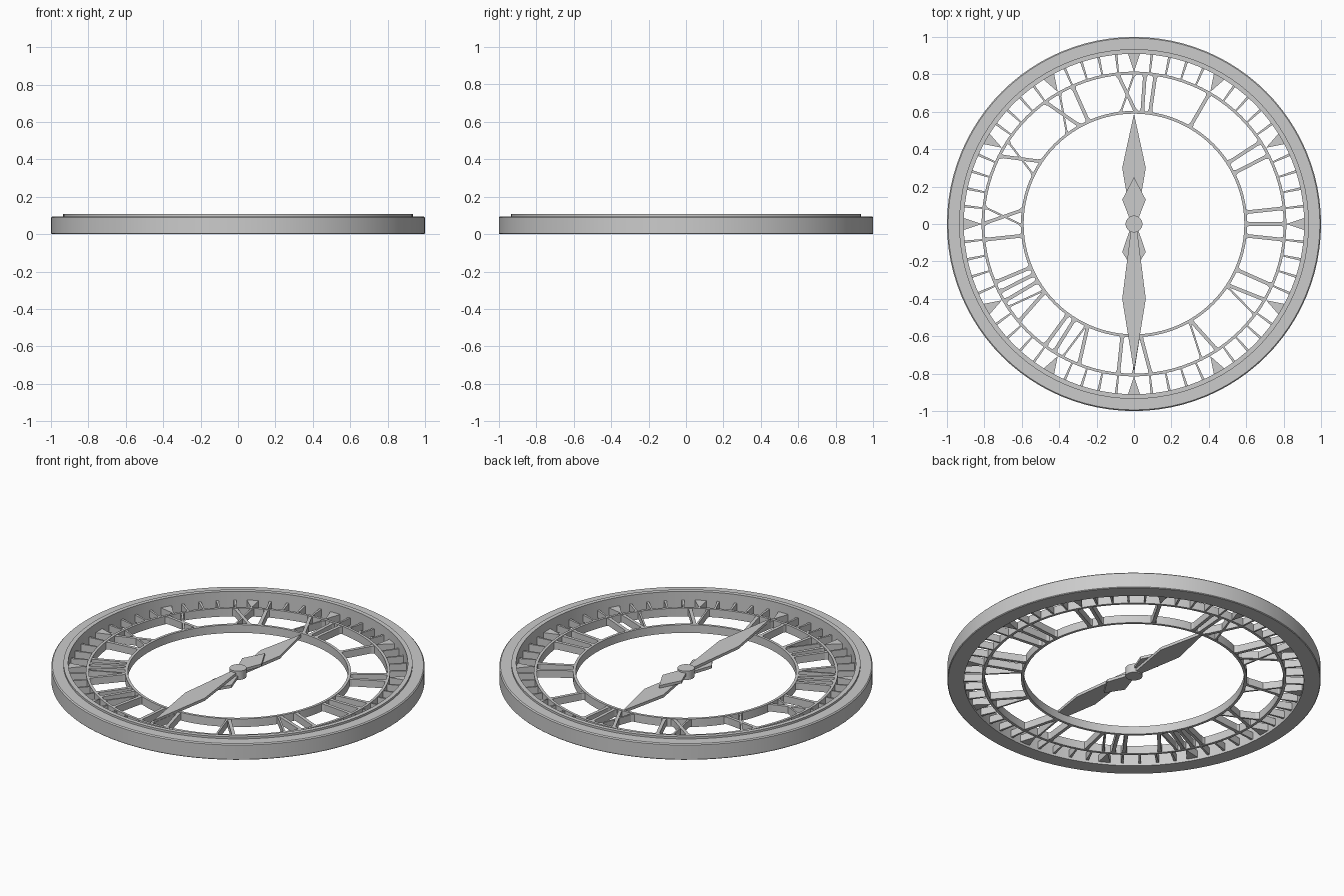
import bpy, bmesh
from math import sin, cos, pi, radians

if "Cube" in bpy.data.objects:
    bpy.data.objects.remove(bpy.data.objects["Cube"])


def finish(name, bm, smooth=False):
    bmesh.ops.recalc_face_normals(bm, faces=bm.faces)
    me = bpy.data.meshes.new(name)
    bm.to_mesh(me)
    bm.free()
    ob = bpy.data.objects.new(name, me)
    bpy.context.collection.objects.link(ob)
    if smooth:
        bpy.ops.object.select_all(action='DESELECT')
        ob.select_set(True)
        bpy.context.view_layer.objects.active = ob
        bpy.ops.object.shade_smooth_by_angle(angle=radians(30))
    return ob


def lathe(name, profile, n=96):
    """Closed (radius, z) profile swept round the z axis."""
    bm = bmesh.new()
    rows = [[bm.verts.new((r * sin(2 * pi * i / n), r * cos(2 * pi * i / n), z))
             for r, z in profile] for i in range(n)]
    m = len(profile)
    for i in range(n):
        a, b = rows[i], rows[(i + 1) % n]
        for j in range(m):
            k = (j + 1) % m
            bm.faces.new((a[j], a[k], b[k], b[j]))
    return finish(name, bm, True)


def band(name, r0, r1, z0, z1):
    return lathe(name, [(r0, z0), (r1, z0), (r1, z1), (r0, z1)])


def slab(bm, pts, z0, z1):
    """Flat outline extruded from z0 to z1."""
    lo = [bm.verts.new((x, y, z0)) for x, y in pts]
    hi = [bm.verts.new((x, y, z1)) for x, y in pts]
    bm.faces.new(lo)
    bm.faces.new(hi)
    for i in range(len(pts)):
        j = (i + 1) % len(pts)
        bm.faces.new((lo[i], lo[j], hi[j], hi[i]))


def polar(deg, r):
    return r * sin(radians(deg)), r * cos(radians(deg))


def bar(bm, a0, a1, width, flare):
    """Stroke from the inner ring (angle a0) to the middle ring (angle a1)."""
    (x0, y0), (x1, y1) = polar(a0, 0.597), polar(a1, 0.806)
    dx, dy = x1 - x0, y1 - y0
    length = (dx * dx + dy * dy) ** 0.5
    dx, dy = dx / length, dy / length
    h, f = width / 2, flare / 2
    side = [(0, f), (0.022, h), (length - 0.022, h), (length, f)]
    outline = side + [(t, -s) for t, s in reversed(side)]
    slab(bm, [(x0 + dx * t - dy * s, y0 + dy * t + dx * s) for t, s in outline], Z0, Z1)


Z0, Z1 = 0.014, 0.056

# Outer case and raised lip
lathe("outer_rim", [(0.925, 0), (0.996, 0), (1.0, 0.004), (1.0, 0.089),
                    (0.994, 0.095), (0.925, 0.095)])
band("raised_lip", 0.91, 0.935, 0, 0.107)

# Dial rings
band("middle_ring", 0.80, 0.815, Z0 - 0.003, Z1 + 0.003)
band("inner_ring", 0.59, 0.605, Z0 - 0.003, Z1 + 0.003)

# Minute ticks and five-minute wedges
ticks, wedges = bmesh.new(), bmesh.new()
for i in range(60):
    a = i * 6
    if i % 5:
        slab(ticks, [polar(a - 0.3, 0.81), polar(a + 0.3, 0.81),
                     polar(a + 0.45, 0.915), polar(a - 0.45, 0.915)], Z0, Z1)
    else:
        slab(wedges, [polar(a, 0.815), polar(a + 2.1, 0.915), polar(a - 2.1, 0.915)], Z0, Z1)
finish("minute_ticks", ticks)
finish("hour_wedges", wedges)

# Hour strokes: (kind, angle offset) for each of the twelve positions
hours = {
    1: [("bar", 0)],
    2: [("bar", -3), ("bar", 3)],
    3: [("bar", -6), ("bar", 0), ("bar", 6)],
    4: [("bar", -6), ("vee", 3.5)],
    5: [("vee", 0)],
    6: [("vee", -3), ("bar", 6)],
    7: [("vee", -5.2), ("bar", 2), ("bar", 6.2)],
    8: [("vee", -6.8), ("bar", -0.8), ("bar", 3.2), ("bar", 7.2)],
    9: [("bar", -6), ("cross", 3.3)],
    10: [("cross", 0)],
    11: [("cross", -2.8), ("bar", 6)],
    12: [("cross", -3), ("bar", 4.2), ("bar", 8.2)],
}
for hour, strokes in hours.items():
    bm = bmesh.new()
    for kind, off in strokes:
        a = hour * 30 + off
        if kind == "bar":
            bar(bm, a, a, 0.019, 0.036)
        elif kind == "vee":
            bar(bm, a - 0.4, a - 3.4, 0.019, 0.026)
            bar(bm, a + 0.4, a + 3.4, 0.010, 0.020)
        else:
            bar(bm, a + 4, a - 3.2, 0.018, 0.032)
            bar(bm, a - 4, a + 3.2, 0.010, 0.026)
    finish("hour_strokes_%02d" % hour, bm)


# Hands: long kite blade with a short kite tail
def hand(name, sign, tip, wide, tail_wide, tail_tip, z0, z1):
    right = [(0.063, wide), (0.012, 0), (0.063, -tail_wide)]
    pts = [(0, tip)] + right + [(0, -tail_tip)] + [(-x, y) for x, y in reversed(right)]
    bm = bmesh.new()
    slab(bm, [(x, y * sign) for x, y in pts], z0, z1)
    finish(name, bm)


hand("hour_hand", 1, 0.59, 0.30, 0.15, 0.25, 0.035, 0.052)
hand("minute_hand", -1, 0.79, 0.40, 0.13, 0.25, 0.054, 0.070)

# Hub
bm = bmesh.new()
slab(bm, [polar(i * 11.25, 0.045) for i in range(32)], 0.028, 0.08)
finish("hub", bm, True)
